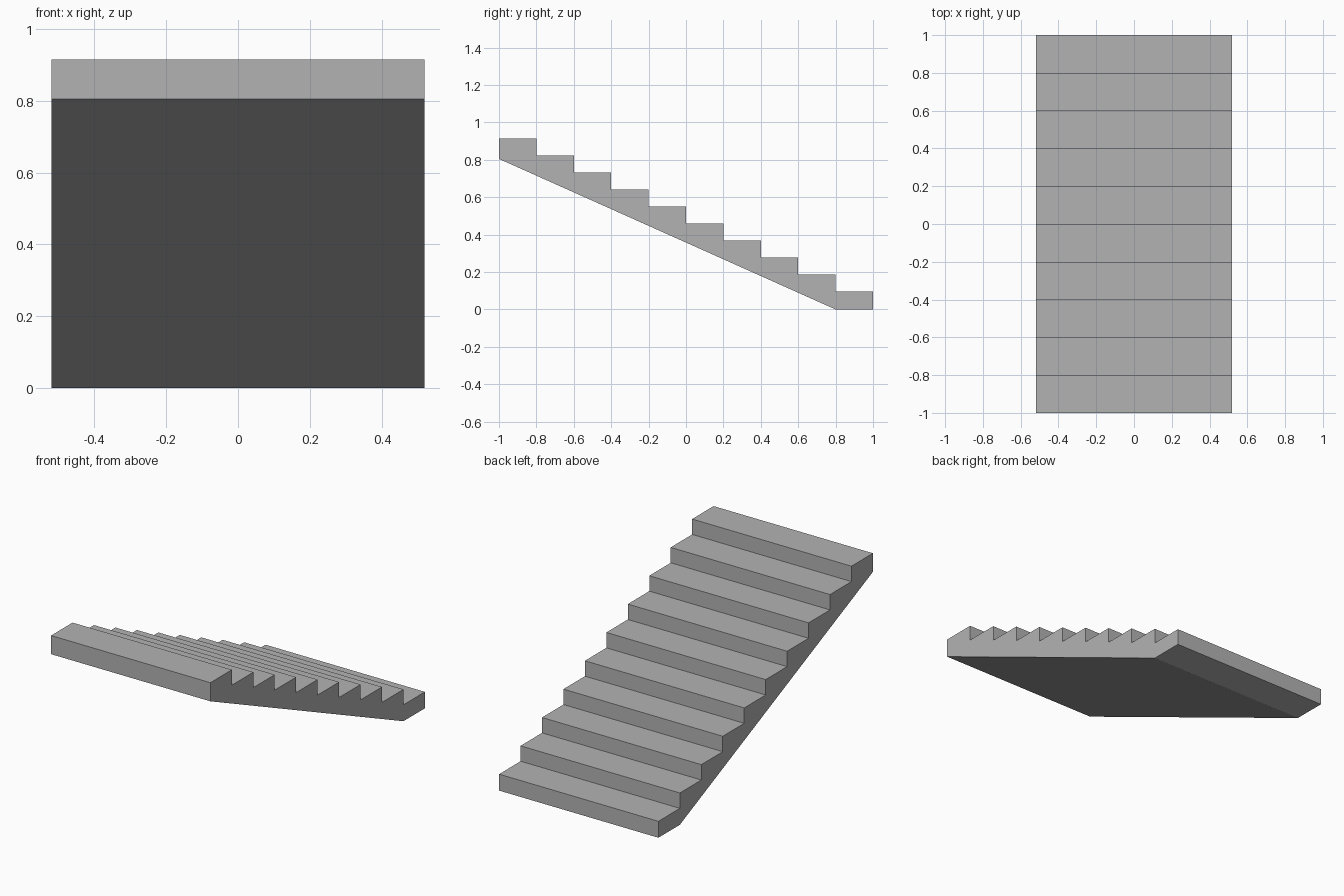
import bpy
import bmesh

cube = bpy.data.objects.get("Cube")
if cube:
    bpy.data.objects.remove(cube, do_unlink=True)

STEPS = 10
HALF_WIDTH = 0.52
TREAD = 2 / STEPS
FIRST_TOP, LAST_TOP = 0.097, 0.915
RISE = (LAST_TOP - FIRST_TOP) / (STEPS - 1)
SOFFIT_TOP = 0.805

# Plain concrete grey
concrete = bpy.data.materials.new("concrete_grey")
concrete.use_nodes = True
colour = (0.45, 0.45, 0.45, 1)
concrete.diffuse_color = colour
concrete.node_tree.nodes["Principled BSDF"].inputs["Base Color"].default_value = colour

# Side profile: flat foot, sloping soffit, then the steps back down
profile = [(1, 0), (1 - TREAD, 0), (-1, SOFFIT_TOP)]
for i in reversed(range(STEPS)):
    z = FIRST_TOP + i * RISE
    back = 1 - i * TREAD
    profile += [(back - TREAD, z), (back, z)]

# Extrude the profile across the width of the flight
bm = bmesh.new()
side = bm.faces.new([bm.verts.new((-HALF_WIDTH, y, z)) for y, z in profile])
extruded = bmesh.ops.extrude_face_region(bm, geom=[side], use_keep_orig=True)
moved = [v for v in extruded["geom"] if isinstance(v, bmesh.types.BMVert)]
bmesh.ops.translate(bm, verts=moved, vec=(2 * HALF_WIDTH, 0, 0))
bmesh.ops.recalc_face_normals(bm, faces=bm.faces[:])

mesh = bpy.data.meshes.new("stair_flight")
bm.to_mesh(mesh)
bm.free()
mesh.materials.append(concrete)
stairs = bpy.data.objects.new("stair_flight", mesh)
bpy.context.collection.objects.link(stairs)
